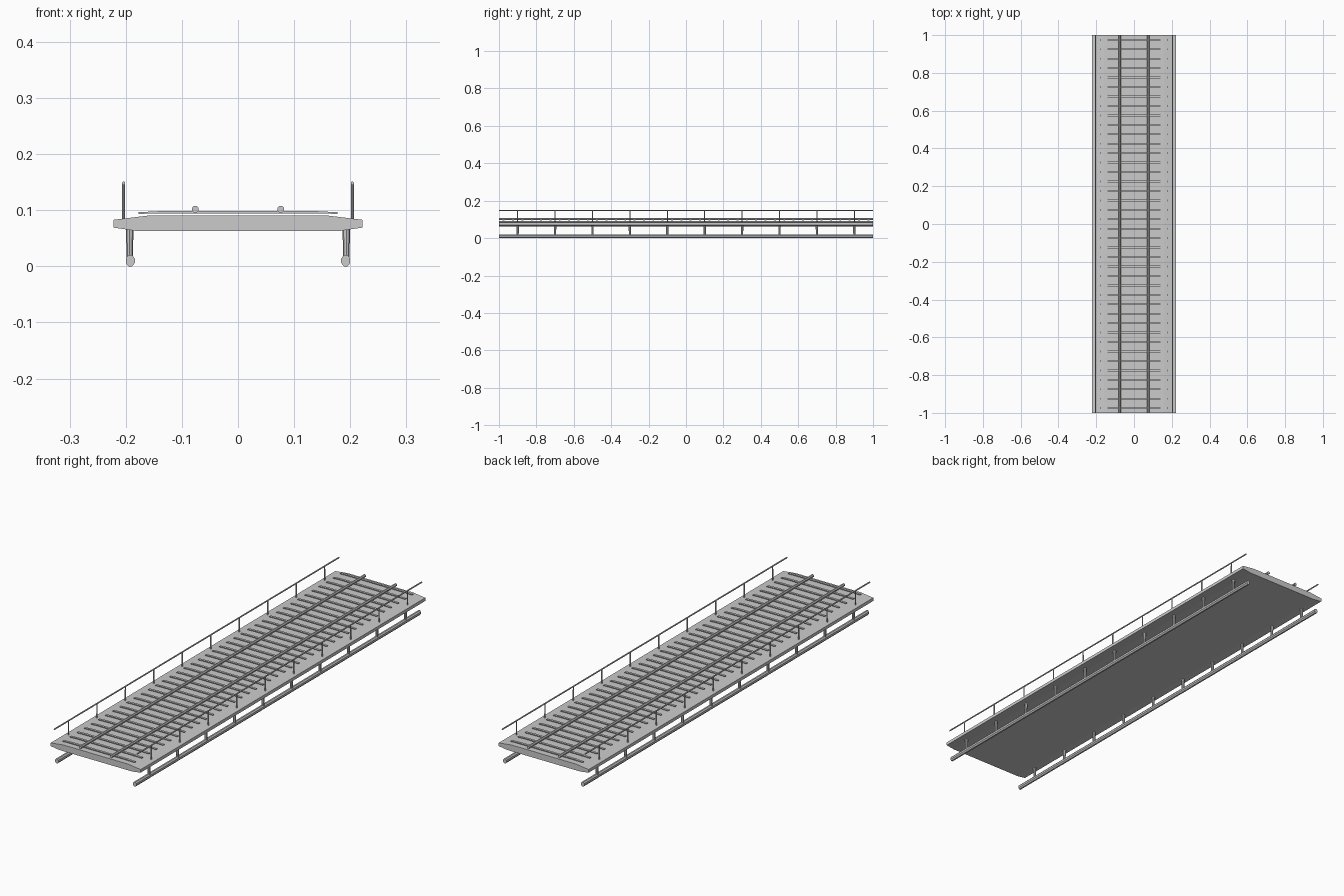
import bpy, bmesh, math
from mathutils import Matrix, Vector

if "Cube" in bpy.data.objects:
    bpy.data.objects.remove(bpy.data.objects["Cube"])

grey = bpy.data.materials.new("concrete_grey")
grey.diffuse_color = (0.6, 0.6, 0.6, 1)
grey.use_nodes = True
grey.node_tree.nodes["Principled BSDF"].inputs["Base Color"].default_value = grey.diffuse_color


def finish(name, bm):
    bmesh.ops.recalc_face_normals(bm, faces=bm.faces)
    me = bpy.data.meshes.new(name)
    bm.to_mesh(me)
    bm.free()
    me.materials.append(grey)
    ob = bpy.data.objects.new(name, me)
    bpy.context.collection.objects.link(ob)
    return ob


def add_prism(bm, profile, y0, y1):
    """Closed x-z profile extruded along y."""
    a = [bm.verts.new((x, y0, z)) for x, z in profile]
    b = [bm.verts.new((x, y1, z)) for x, z in profile]
    n = len(profile)
    bm.faces.new(a)
    bm.faces.new(b[::-1])
    for i in range(n):
        j = (i + 1) % n
        bm.faces.new((a[i], a[j], b[j], b[i]))


def ring(cx, cz, rx, rz, sides=8):
    return [(cx + rx * math.cos(2 * math.pi * (i + .5) / sides) / math.cos(math.pi / sides),
             cz + rz * math.sin(2 * math.pi * (i + .5) / sides) / math.cos(math.pi / sides))
            for i in range(sides)]


def add_post(bm, x, y, z0, z1, r0, r1):
    bmesh.ops.create_cone(bm, cap_ends=True, segments=8, radius1=r0, radius2=r1,
                          depth=z1 - z0,
                          matrix=Matrix.Translation(Vector((x, y, (z0 + z1) / 2))))


# deck slab with chamfered edges
half = [(0.18, 0.063), (0.2215, 0.069), (0.2215, 0.083), (0.16, 0.0905)]
bm = bmesh.new()
add_prism(bm, half + [(-x, z) for x, z in reversed(half)], -1, 1)
finish("deck", bm)

# cross ties, lower at the ends
tie = [(0.138, 0.0945), (0.177, 0.0935), (0.177, 0.0965), (0.138, 0.0985)]
bm = bmesh.new()
for i in range(40):
    y = -0.975 + 0.05 * i
    add_prism(bm, tie + [(-x, z) for x, z in reversed(tie)], y - 0.005, y + 0.005)
finish("cross_ties", bm)

post_ys = [-0.9 + 0.2 * i for i in range(10)]
for s, side in ((-1, "left"), (1, "right")):
    # track rail
    bm = bmesh.new()
    add_prism(bm, ring(s * 0.076, 0.102, 0.006, 0.006), -1, 1)
    finish(side + "_track_rail", bm)

    # handrail with thin posts
    bm = bmesh.new()
    add_prism(bm, ring(s * 0.204, 0.148, 0.0028, 0.003), -1, 1)
    finish(side + "_handrail", bm)
    bm = bmesh.new()
    for y in post_ys:
        add_post(bm, s * 0.204, y, 0.084, 0.147, 0.0028, 0.0025)
    finish(side + "_handrail_posts", bm)

    # lower pipe hung below the deck
    bm = bmesh.new()
    add_prism(bm, ring(s * 0.192, 0.010, 0.008, 0.010), -1, 1)
    finish(side + "_lower_pipe", bm)
    bm = bmesh.new()
    for y in post_ys:
        add_post(bm, s * 0.193, y, 0.012, 0.068, 0.0055, 0.0068)
    finish(side + "_hanger_posts", bm)
